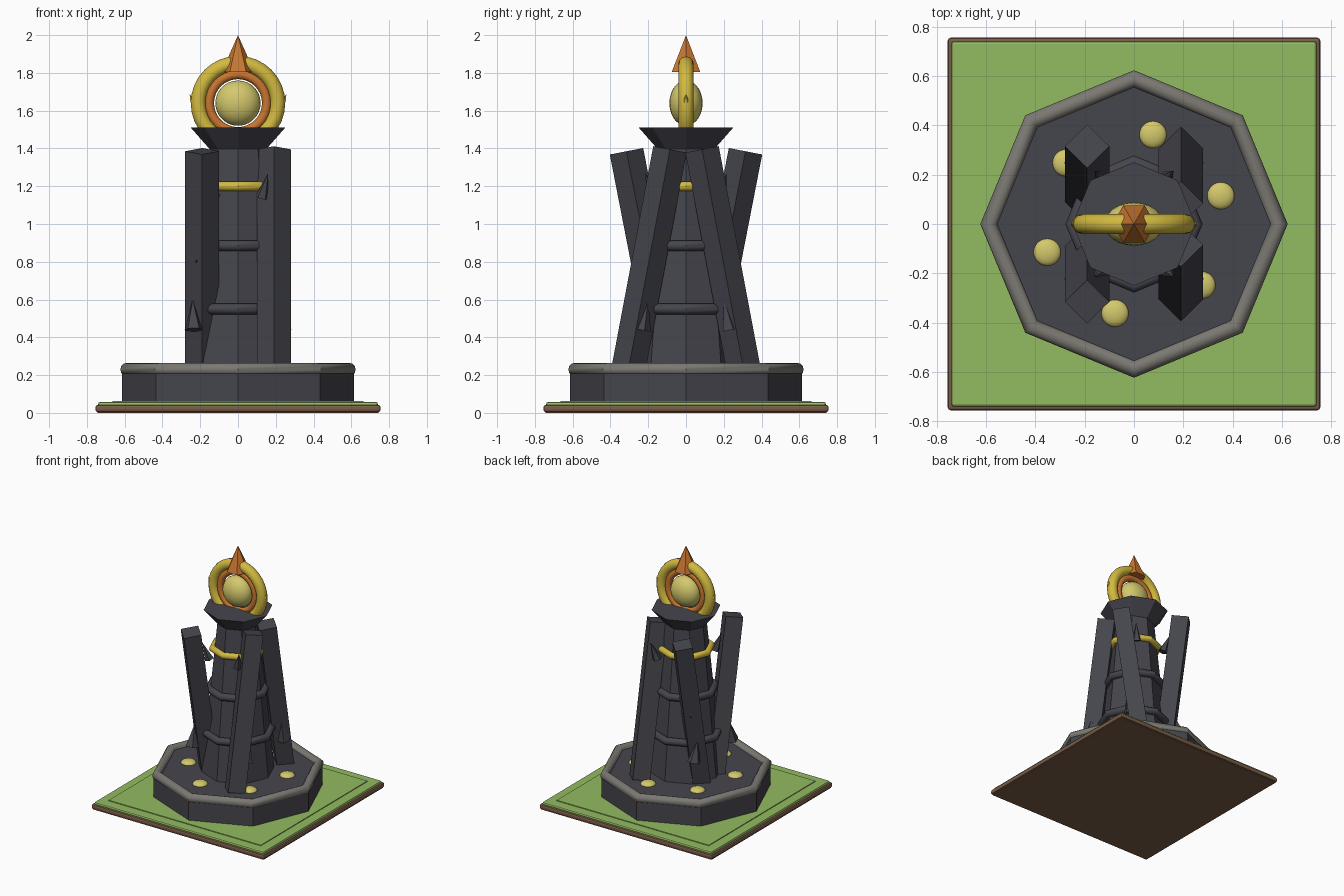
import bpy, math
from mathutils import Vector

if "Cube" in bpy.data.objects:
    bpy.data.objects.remove(bpy.data.objects["Cube"])


def material(name, r, g, b):
    m = bpy.data.materials.new(name)
    m.use_nodes = True
    m.diffuse_color = (r, g, b, 1)
    bsdf = m.node_tree.nodes["Principled BSDF"]
    bsdf.inputs["Base Color"].default_value = (r, g, b, 1)
    bsdf.inputs["Roughness"].default_value = 0.8
    return m


SOIL = material("brown soil", 0.20, 0.11, 0.065)
GRASS = material("grass green", 0.29, 0.50, 0.12)
SLATE = material("dark slate", 0.06, 0.06, 0.075)
STONE = material("grey stone", 0.20, 0.19, 0.17)
GOLD = material("gold", 0.65, 0.49, 0.05)
GLOW = material("pale yellow", 0.66, 0.58, 0.15)
COPPER = material("copper orange", 0.58, 0.18, 0.03)


def finish(name, mat, smooth=False):
    ob = bpy.context.object
    ob.name = name
    ob.data.materials.append(mat)
    if smooth:
        bpy.ops.object.transform_apply(location=False, rotation=True, scale=True)
        bpy.ops.object.shade_smooth_by_angle(angle=math.radians(35))
    return ob


def slab(name, mat, half, z0, z1, bevel=0.0):
    bpy.ops.mesh.primitive_cube_add(size=2, location=(0, 0, (z0 + z1) / 2))
    ob = bpy.context.object
    ob.scale = (half, half, (z1 - z0) / 2)
    bpy.ops.object.transform_apply(location=False, scale=True)
    if bevel:
        mod = ob.modifiers.new("soft_edge", "BEVEL")
        mod.width, mod.segments = bevel, 2
    return finish(name, mat)


def frustum(name, mat, sides, r0, r1, start, end, turn=0.0):
    """Tapered prism between two points."""
    start, end = Vector(start), Vector(end)
    axis = end - start
    bpy.ops.mesh.primitive_cone_add(vertices=sides, radius1=r0, radius2=r1,
                                    depth=axis.length, location=(start + end) / 2)
    ob = finish(name, mat)
    ob.rotation_mode = "QUATERNION"
    tilt = Vector((0, 0, 1)).rotation_difference(axis.normalized())
    spin = Vector((1, 0, 0)).rotation_difference(
        Vector((math.cos(turn), math.sin(turn), 0)))
    ob.rotation_quaternion = tilt @ spin
    return ob


def ring(name, mat, major, minor, z, segments=8, upright=False):
    bpy.ops.mesh.primitive_torus_add(
        major_radius=major, minor_radius=minor, major_segments=segments,
        minor_segments=12, location=(0, 0, z),
        rotation=(math.pi / 2 if upright else 0, 0, 0))
    return finish(name, mat, True)


def ball(name, mat, location, scale):
    bpy.ops.mesh.primitive_uv_sphere_add(segments=24, ring_count=14,
                                         radius=1, location=location)
    bpy.context.object.scale = scale
    return finish(name, mat, True)


# Ground tile
slab("soil_plate", SOIL, 0.755, 0.005, 0.042, 0.012)
slab("soil_underside", SOIL, 0.745, 0.0, 0.02)
slab("grass_plate", GRASS, 0.74, 0.03, 0.058, 0.01)
slab("grass_step", GRASS, 0.665, 0.05, 0.064)

# Octagonal platform with stone rim and studs
frustum("platform", SLATE, 8, 0.615, 0.615, (0, 0, 0.06), (0, 0, 0.235))
ring("platform_rim", STONE, 0.588, 0.035, 0.23)
for i in range(6):
    a = math.radians(18 + 60 * i)
    ball(f"stud_{i + 1}", GLOW,
         (0.37 * math.cos(a), 0.37 * math.sin(a), 0.235), (0.055, 0.055, 0.025))

# Tapered tower with bands
frustum("tower", SLATE, 8, 0.265, 0.15, (0, 0, 0.22), (0, 0, 1.4))
ring("lower_band", SLATE, 0.25, 0.028, 0.55)
ring("middle_band", SLATE, 0.213, 0.028, 0.885)
ring("gold_band", GOLD, 0.185, 0.025, 1.2)
frustum("crown_cup", SLATE, 8, 0.14, 0.25, (0, 0, 1.385), (0, 0, 1.51))

# Leaning buttresses: one pair closes at the top, the other opens
for side, y in (("front", -1), ("back", 1)):
    frustum(f"{side}_left_buttress", SLATE, 4, 0.09, 0.09,
            (0.19, 0.305 * y, 0.23), (0.19, 0.085 * y, 1.395))
    frustum(f"{side}_right_buttress", SLATE, 4, 0.09, 0.09,
            (-0.19, 0.09 * y, 0.23), (-0.19, 0.315 * y, 1.385))
    # Rock shards
    for hand, x in (("right", -1), ("left", 1)):
        frustum(f"{side}_{hand}_upper_shard", SLATE, 5, 0.035, 0,
                (0.125 * x, 0.18 * y, 1.14), (0.16 * x, 0.215 * y, 1.27))
        frustum(f"{side}_{hand}_lower_shard", SLATE, 5, 0.05, 0,
                (0.235 * x, 0.235 * y, 0.44), (0.24 * x, 0.2 * y, 0.6))
    frustum(f"{side}_small_shard", SLATE, 4, 0.035, 0,
            (-0.22, 0.19 * y, 0.77), (-0.22, 0.28 * y, 0.81))

# Crowning rings, orb and spike
ring("outer_ring", GOLD, 0.21, 0.04, 1.64, 32, True)
ring("inner_ring", COPPER, 0.152, 0.025, 1.64, 32, True)
ball("orb", GLOW, (0, 0, 1.64), (0.12, 0.088, 0.12))
frustum("top_spike", COPPER, 6, 0.087, 0, (0, 0, 1.805), (0, 0, 2.0), math.pi / 2)
for hand, x in (("right", -1), ("left", 1)):
    frustum(f"{hand}_ring_thorn", GOLD, 6, 0.018, 0,
            (0.238 * x, 0, 1.65), (0.256 * x, 0, 1.685))
